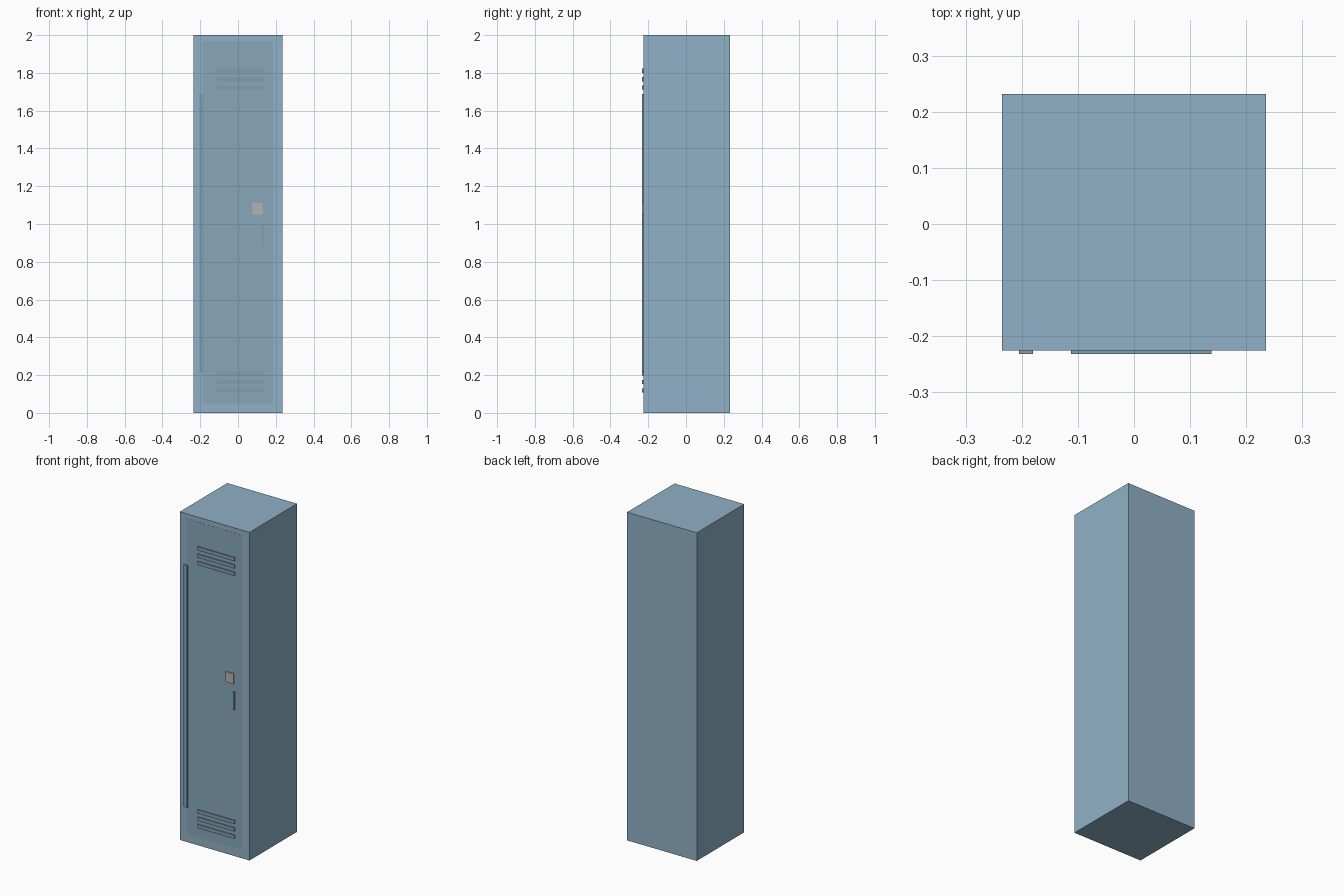
import bpy

if "Cube" in bpy.data.objects:
    bpy.data.objects.remove(bpy.data.objects["Cube"])


def material(name, rgb):
    m = bpy.data.materials.new(name)
    m.diffuse_color = (*rgb, 1)
    m.use_nodes = True
    m.node_tree.nodes["Principled BSDF"].inputs["Base Color"].default_value = m.diffuse_color
    return m


steel = material("blue_steel", (0.28, 0.44, 0.57))
door_steel = material("door_steel", (0.25, 0.39, 0.50))
trim = material("trim_steel", (0.22, 0.35, 0.45))
plate = material("lock_plate", (0.48, 0.45, 0.43))


def box(name, x, y, z, mat):
    """Box from (min, max) ranges on each axis."""
    bpy.ops.mesh.primitive_cube_add(
        size=1, location=[(r[0] + r[1]) / 2 for r in (x, y, z)])
    ob = bpy.context.object
    ob.name = name
    ob.scale = [r[1] - r[0] for r in (x, y, z)]
    bpy.ops.object.transform_apply(location=False, rotation=False, scale=True)
    ob.data.materials.append(mat)
    return ob


FRONT = -0.225                    # front face of the cabinet
RAISED = (-0.232, FRONT + 0.002)  # depth of the raised details

# Cabinet body
box("cabinet", (-0.235, 0.235), (FRONT, 0.232), (0, 2), steel)

# Door, almost flush with the cabinet front
box("door", (-0.19, 0.185), (FRONT - 0.0008, FRONT + 0.002), (0.05, 1.97), door_steel)

# Long hinge strip
box("hinge", (-0.205, -0.18), RAISED, (0.213, 1.688), trim)

# Vent slats, three at the top and three at the bottom
for group, low in (("lower", 0.108), ("upper", 1.711)):
    for i in range(3):
        z = low + i * 0.0447
        box(f"{group}_vent_{i + 1}", (-0.112, 0.138), RAISED, (z, z + 0.022), trim)

# Lock plate and pull handle
box("lock", (0.078, 0.131), RAISED, (1.05, 1.112), plate)
box("handle", (0.128, 0.138), RAISED, (0.893, 1.003), trim)
